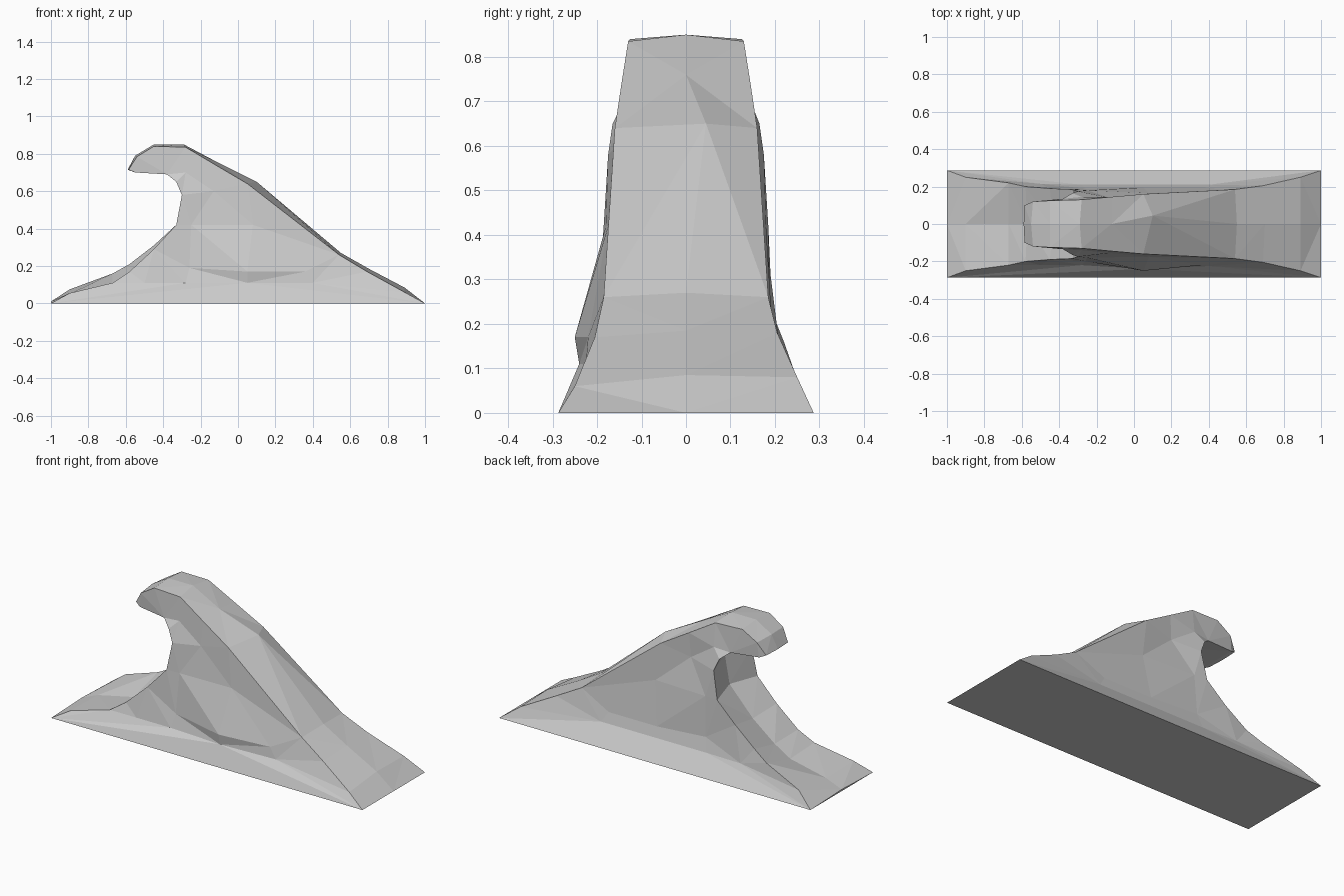
import bpy, bmesh
from mathutils import Vector
from mathutils.geometry import delaunay_2d_cdt

# Wave outline, from the foot of the long slope over the crest to the hollow:
# edge x, edge z, half width, centre x, centre z, extra height of back edge
OUTLINE = [
    (1.00, 0.00, 0.287, 1.00, 0.00, 0),
    (0.89, 0.06, 0.25, 0.89, 0.085, 0.02),
    (0.69, 0.17, 0.205, 0.70, 0.185, 0.01),
    (0.54, 0.26, 0.185, 0.55, 0.27, 0),
    (0.05, 0.64, 0.16, 0.10, 0.65, 0),
    (-0.12, 0.74, 0.145, -0.12, 0.76, 0),
    (-0.28, 0.835, 0.13, -0.29, 0.85, 0),
    (-0.45, 0.84, 0.125, -0.45, 0.85, 0),
    (-0.54, 0.785, 0.12, -0.55, 0.79, 0),
    (-0.585, 0.715, 0.10, -0.59, 0.715, 0),
    (-0.55, 0.70, 0.115, -0.55, 0.70, 0),
    (-0.38, 0.69, 0.135, -0.37, 0.70, 0),
    (-0.33, 0.65, 0.165, -0.30, 0.66, 0),
    (-0.30, 0.58, 0.175, -0.25, 0.59, 0),
    (-0.33, 0.42, 0.185, -0.28, 0.43, 0),
    (-0.45, 0.29, 0.19, -0.43, 0.27, 0.02),
    (-0.58, 0.17, 0.20, -0.57, 0.16, 0.04),
    (-0.67, 0.11, 0.22, -0.67, 0.10, 0.05),
    (-0.90, 0.055, 0.25, -0.90, 0.05, 0.02),
    (-1.00, 0.00, 0.287, -1.00, 0.01, 0),
]
# Relief points on the side walls: x, z, front half width, back half width
RELIEF = [
    (0.40, 0.11, 0.225, 0.21), (0.05, 0.11, 0.24, 0.21),
    (-0.28, 0.11, 0.22, 0.21), (-0.50, 0.11, 0.22, 0.215),
    (0.05, 0.17, 0.25, 0.195), (0.36, 0.17, 0.22, 0.195),
    (-0.26, 0.19, 0.20, 0.19), (-0.13, 0.60, 0.155, 0.14),
    (-0.25, 0.42, 0.18, 0.18), (0.08, 0.42, 0.175, 0.165),
    (-0.28, 0.70, 0.14, 0.145),
]

bm = bmesh.new()
new = bm.verts.new
front = [new((x, -w, z)) for x, z, w, *_ in OUTLINE]
middle = [new((r[3], 0, r[4])) for r in OUTLINE]
back = [new((x, w, z + dz)) for x, z, w, _, _, dz in OUTLINE]
middle[4].co.y = 0.045          # leaning ridge on the long slope

# Top skin, strip by strip
for a, b in ((front, middle), (middle, back)):
    for i in range(len(a) - 1):
        bm.faces.new((a[i], a[i + 1], b[i + 1], b[i]))

# Faceted side walls
n = len(OUTLINE)
for edge, sign, col in ((front, -1, 2), (back, 1, 3)):
    verts = edge + [new((r[0], sign * r[col], r[1])) for r in RELIEF]
    flat = [Vector((v.co.x, v.co.z)) for v in verts]
    result = delaunay_2d_cdt(flat, [], [list(range(n))], 1, 1e-5)
    for tri in result[2]:
        ids = [result[3][i][0] for i in tri]
        if len(set(ids)) == 3:
            bm.faces.new([verts[i] for i in ids])

# Ends and flat base
bm.faces.new((front[0], middle[0], back[0], back[-1], front[-1]))
bm.faces.new((front[-1], middle[-1], back[-1]))
bmesh.ops.recalc_face_normals(bm, faces=bm.faces[:])
bmesh.ops.triangulate(bm, faces=bm.faces[:])

mesh = bpy.data.meshes.new("ocean_wave")
bm.to_mesh(mesh)
bm.free()
bpy.context.collection.objects.link(bpy.data.objects.new("ocean_wave", mesh))
